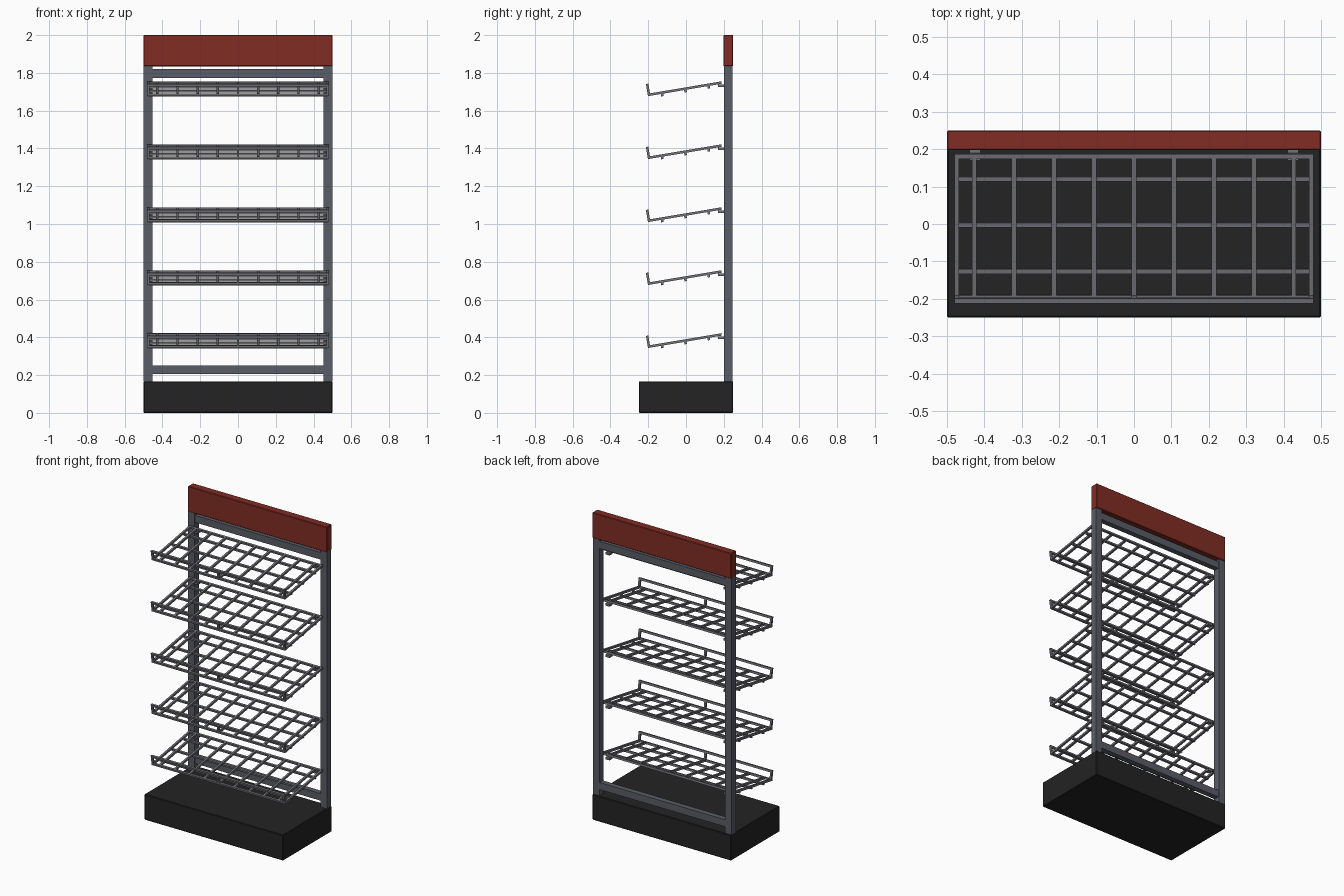
import bpy
import bmesh
from math import radians
from mathutils import Matrix, Vector

if "Cube" in bpy.data.objects:
    bpy.data.objects.remove(bpy.data.objects["Cube"], do_unlink=True)


def material(name, rgb):
    mat = bpy.data.materials.new(name)
    mat.use_nodes = True
    color = (*rgb, 1)
    mat.diffuse_color = color
    mat.node_tree.nodes["Principled BSDF"].inputs["Base Color"].default_value = color
    return mat


black = material("base black", (0.017, 0.017, 0.017))
red = material("header red", (0.22, 0.025, 0.017))
steel = material("frame steel", (0.10, 0.11, 0.135))
wire = material("shelf grey", (0.17, 0.17, 0.19))


def add_box(bm, lo, hi):
    lo, hi = Vector(lo), Vector(hi)
    m = Matrix.Translation((lo + hi) / 2) @ Matrix.Diagonal((*(hi - lo), 1))
    bmesh.ops.create_cube(bm, size=1, matrix=m)


def finish(bm, name, mat):
    mesh = bpy.data.meshes.new(name)
    bm.to_mesh(mesh)
    bm.free()
    mesh.materials.append(mat)
    return mesh


def place(mesh, name, location=(0, 0, 0)):
    obj = bpy.data.objects.new(name, mesh)
    obj.location = location
    bpy.context.collection.objects.link(obj)
    return obj


def box(name, lo, hi, mat, bevel=0.0):
    bm = bmesh.new()
    add_box(bm, lo, hi)
    obj = place(finish(bm, name, mat), name)
    if bevel:
        mod = obj.modifiers.new("edge bevel", "BEVEL")
        mod.width = bevel
        mod.segments = 1
    return obj


# Plinth and header board
box("base", (-0.5, -0.25, 0), (0.5, 0.25, 0.167), black, 0.004)
box("header", (-0.5, 0.198, 1.835), (0.5, 0.25, 2), red, 0.003)

# Back frame
for side, x in (("right", -0.476), ("left", 0.476)):
    box(side + "_post", (x - 0.023, 0.2, 0.165), (x + 0.023, 0.245, 1.837), steel)
for name, z in (("lower_rail", 0.205), ("upper_rail", 1.774)):
    box(name, (-0.453, 0.205, z), (0.453, 0.24, z + 0.046), steel)

# Wire shelf: flat grid with an upright lip, tilted back to front
R = 0.0065
W = 0.474
DEPTH = 0.383
LIP = 0.052
bm = bmesh.new()


def rod(a, b):
    add_box(bm, [min(p, q) - R for p, q in zip(a, b)],
            [max(p, q) + R for p, q in zip(a, b)])


for y in (0, DEPTH):
    rod((-W, y, 0), (W, y, 0))
for x in (-W, W):
    rod((x, 0, 0), (x, DEPTH, 0))
for i in range(-4, 5):
    x = i * 0.1068
    rod((x, 0, 0), (x, DEPTH, 0))
for y in (0.069, 0.194, 0.319):
    rod((-W + R, y, -2 * R), (W - R, y, -2 * R))
rod((-W, 0, LIP), (W, 0, LIP))
for x in (-W, 0, W):
    rod((x, 0, 0), (x, 0, LIP))
bmesh.ops.transform(bm, matrix=Matrix.Rotation(radians(9.5), 4, "X"), verts=bm.verts)
shelf = finish(bm, "wire_shelf", wire)

# Shelf hooks that meet the back frame
bm = bmesh.new()
for x in (-0.425, 0.425):
    add_box(bm, (x - 0.015, 0.366, 0.04), (x + 0.015, 0.396, 0.054))
hooks = finish(bm, "shelf_hooks", wire)

for i in range(5):
    spot = (0, -0.196, 0.351 + i / 3)
    place(shelf, f"wire_shelf_{i + 1}", spot)
    place(hooks, f"shelf_hooks_{i + 1}", spot)
